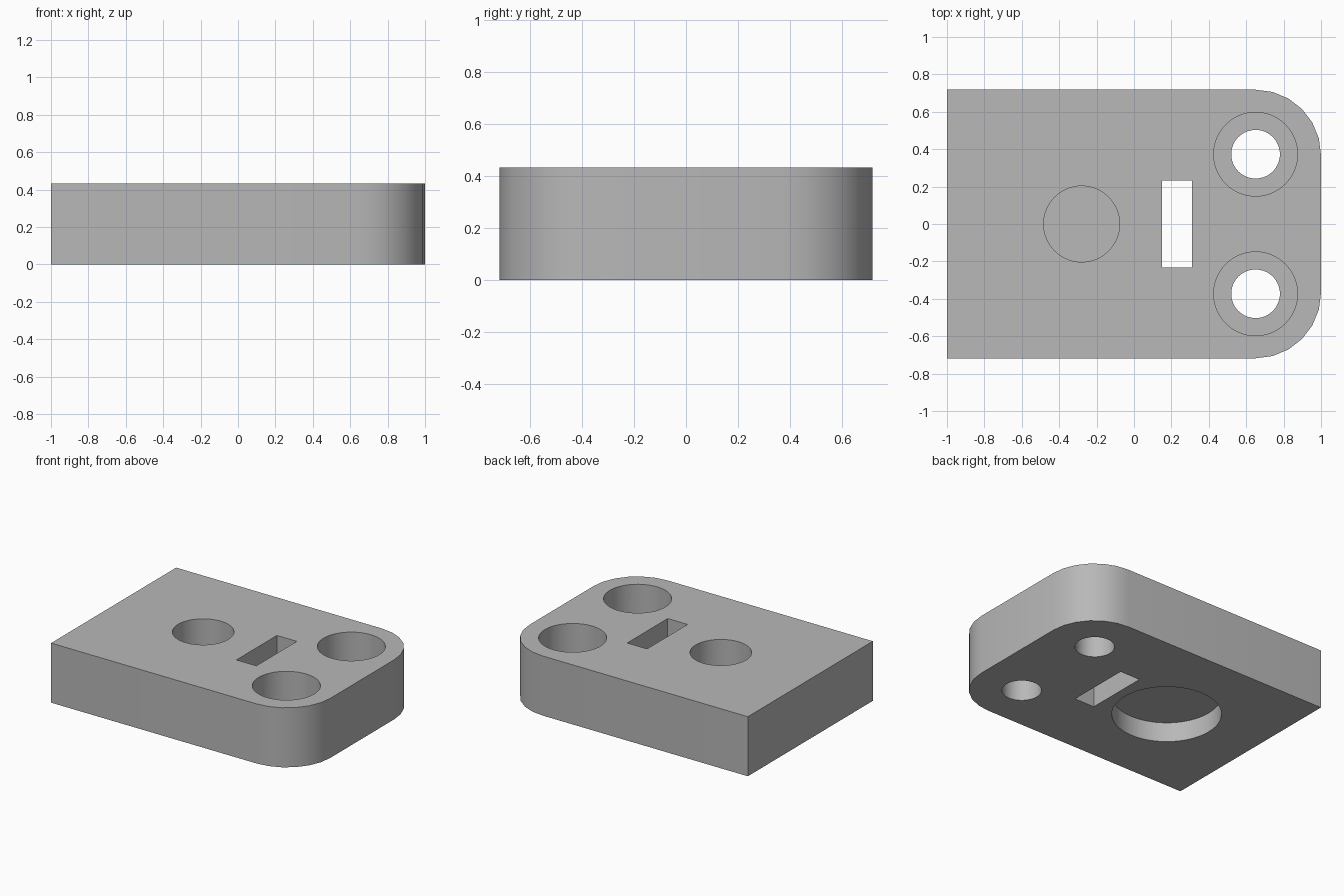
import bpy
import bmesh
from math import radians, sin, cos
from mathutils import Matrix

cube = bpy.data.objects.get("Cube")
if cube:
    bpy.data.objects.remove(cube, do_unlink=True)

HALF_X, HALF_Y, HEIGHT = 1.0, 0.718, 0.433
CORNER = 0.35
HOLE_X, HOLE_Y = 0.65, 0.373
POCKET_X = -0.28
OVER = 0.1  # how far cutters stick out of the block

grey = bpy.data.materials.new("plain grey")
grey.use_nodes = True
colour = (0.48, 0.48, 0.48, 1)
grey.diffuse_color = colour
grey.node_tree.nodes["Principled BSDF"].inputs["Base Color"].default_value = colour


def add_object(name, bm):
    bmesh.ops.recalc_face_normals(bm, faces=bm.faces)
    mesh = bpy.data.meshes.new(name)
    bm.to_mesh(mesh)
    bm.free()
    mesh.materials.append(grey)
    obj = bpy.data.objects.new(name, mesh)
    bpy.context.collection.objects.link(obj)
    return obj


def round_cutter(name, x, y, radius, bottom, top):
    bm = bmesh.new()
    bmesh.ops.create_cone(
        bm, cap_ends=True, segments=64, radius1=radius, radius2=radius,
        depth=top - bottom,
        matrix=Matrix.Translation((x, y, (bottom + top) / 2)))
    return add_object(name, bm)


def slot_cutter(name, x, width, length):
    bm = bmesh.new()
    size = Matrix.Diagonal((width, length, HEIGHT + 2 * OVER, 1))
    bmesh.ops.create_cube(
        bm, size=1, matrix=Matrix.Translation((x, 0, HEIGHT / 2)) @ size)
    return add_object(name, bm)


# Block with two rounded corners at the +x end
outline = [(-HALF_X, HALF_Y), (-HALF_X, -HALF_Y)]
for side, start in ((-1, -90), (1, 0)):
    for step in range(7):
        angle = radians(start + step * 15)
        outline.append((HALF_X - CORNER + CORNER * cos(angle),
                        side * (HALF_Y - CORNER) + CORNER * sin(angle)))
bm = bmesh.new()
base = bm.faces.new([bm.verts.new((x, y, 0)) for x, y in outline])
raised = bmesh.ops.extrude_face_region(bm, geom=[base], use_keep_orig=True)
top_verts = [v for v in raised["geom"] if isinstance(v, bmesh.types.BMVert)]
bmesh.ops.translate(bm, verts=top_verts, vec=(0, 0, HEIGHT))
block = add_object("mounting_block", bm)

# Blind pockets above and below, and the through slot
cutters = [
    round_cutter("top_pocket", POCKET_X, 0, 0.203, HEIGHT - 0.25, HEIGHT + OVER),
    round_cutter("bottom_pocket", POCKET_X, 0, 0.36, -OVER, 0.142),
    slot_cutter("slot", 0.23, 0.16, 0.465),
]
# Counterbored screw holes
for side in (-1, 1):
    y = side * HOLE_Y
    cutters.append(round_cutter("screw_hole", HOLE_X, y, 0.13, -OVER, HEIGHT + OVER))
    cutters.append(round_cutter("counterbore", HOLE_X, y, 0.224, HEIGHT - 0.25, HEIGHT + OVER))

for cutter in cutters:
    cutter.hide_render = True
    cut = block.modifiers.new(cutter.name, "BOOLEAN")
    cut.operation = "DIFFERENCE"
    cut.solver = "EXACT"
    cut.object = cutter

# Bake the cuts and drop the cutters
depsgraph = bpy.context.evaluated_depsgraph_get()
result = bpy.data.meshes.new_from_object(block.evaluated_get(depsgraph))
block.modifiers.clear()
block.data = result
for cutter in cutters:
    bpy.data.objects.remove(cutter, do_unlink=True)

# Smooth round walls, sharp rims
bpy.ops.object.select_all(action="DESELECT")
block.select_set(True)
bpy.context.view_layer.objects.active = block
bpy.ops.object.shade_smooth_by_angle(angle=radians(30))
